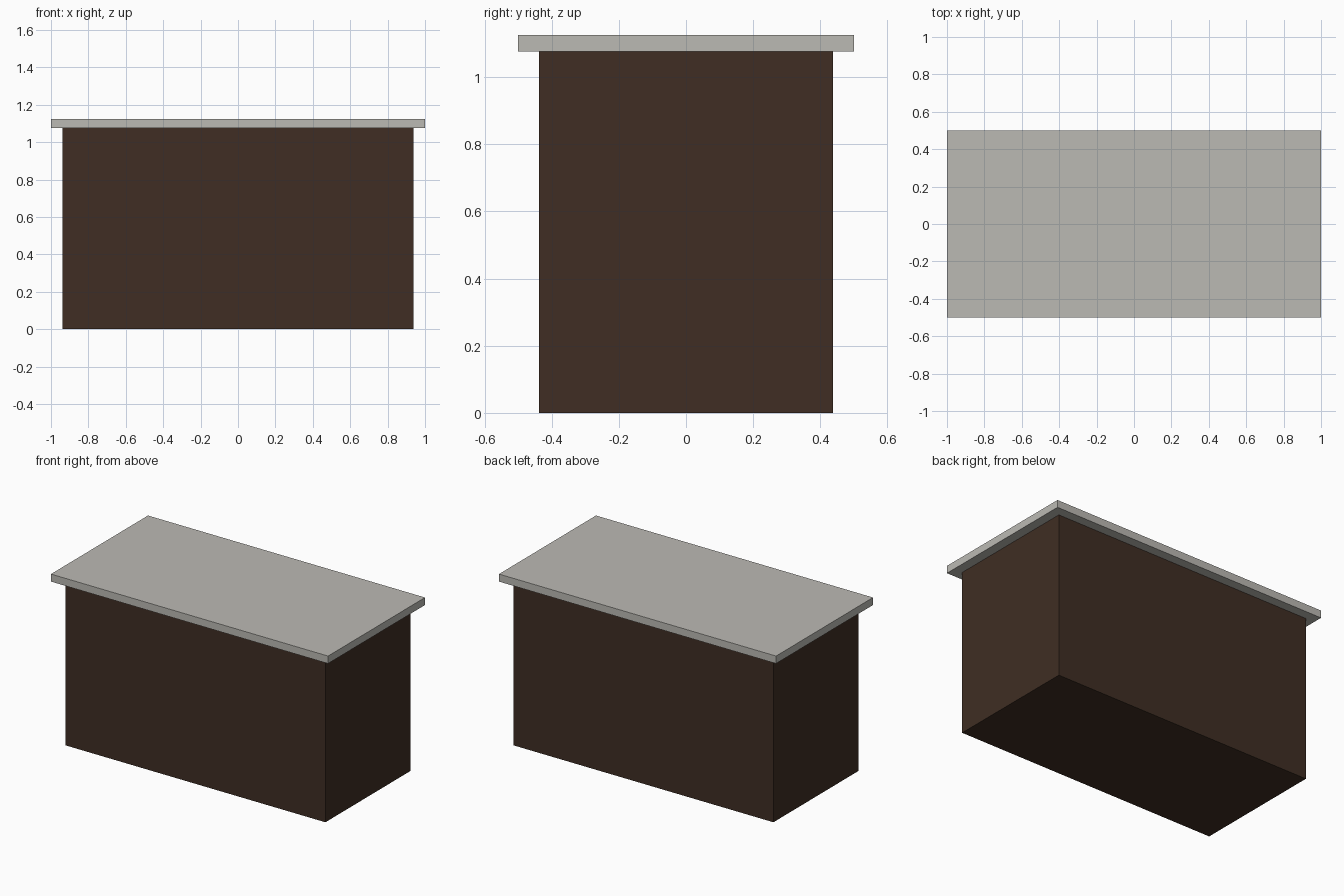
import bpy

if "Cube" in bpy.data.objects:
    bpy.data.objects.remove(bpy.data.objects["Cube"])


def material(name, rgb):
    mat = bpy.data.materials.new(name)
    mat.diffuse_color = (*rgb, 1)
    mat.use_nodes = True
    mat.node_tree.nodes["Principled BSDF"].inputs["Base Color"].default_value = mat.diffuse_color
    return mat


def box(name, size, z_bottom, mat):
    bpy.ops.mesh.primitive_cube_add(size=1, location=(0, 0, z_bottom + size[2] / 2))
    ob = bpy.context.object
    ob.name = name
    ob.scale = size
    bpy.ops.object.transform_apply(location=False, rotation=False, scale=True)
    ob.data.materials.append(mat)
    return ob


wood = material("dark_wood", (0.05, 0.027, 0.017))
stone = material("pale_stone", (0.5, 0.49, 0.455))

# Cabinet body
box("counter_body", (1.875, 0.875, 1.076), 0, wood)

# Overhanging slab
box("counter_top", (2, 1, 0.049), 1.076, stone)
